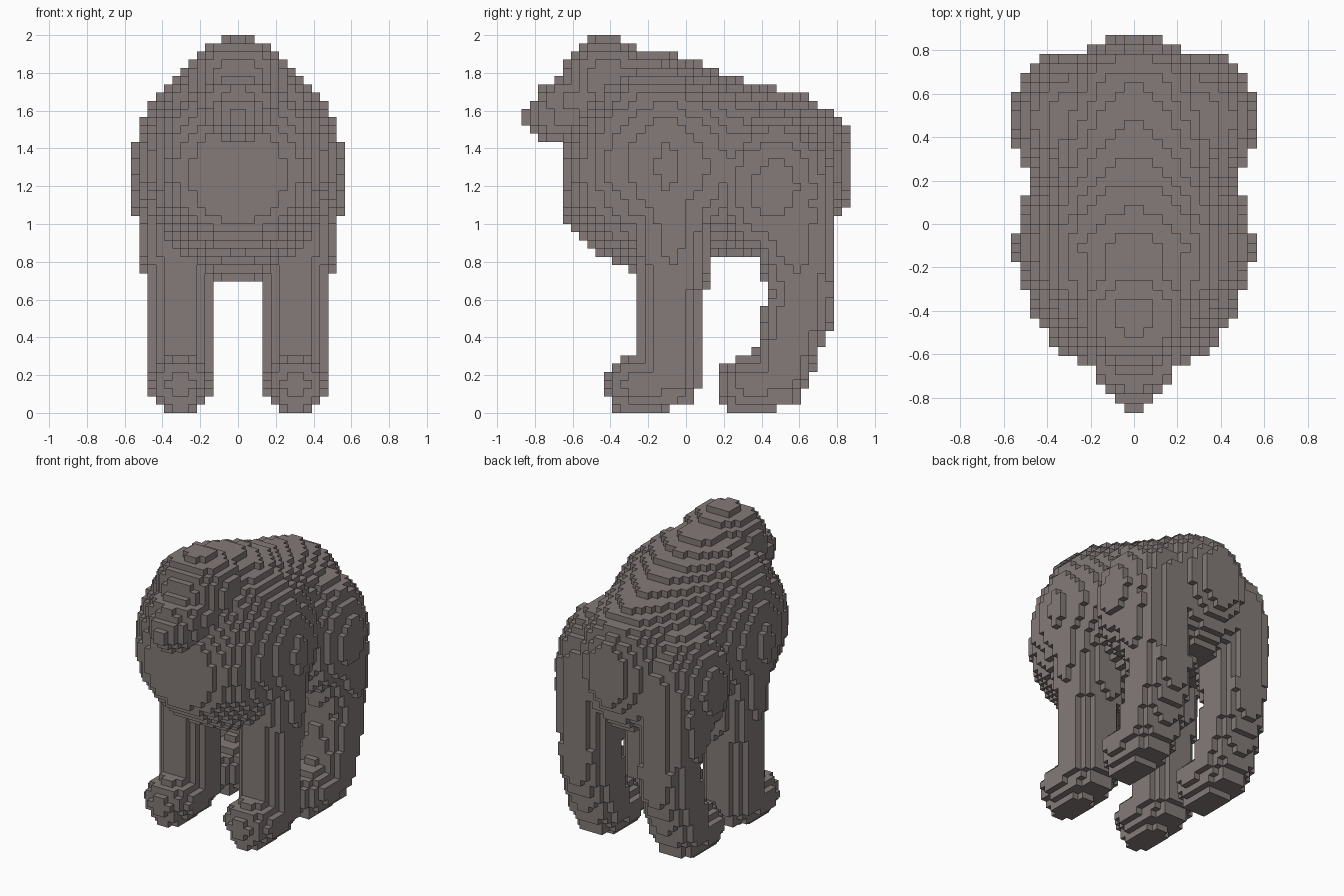
import bpy
import bmesh
from mathutils import Vector

cube = bpy.data.objects.get("Cube")
if cube:
    bpy.data.objects.remove(cube, do_unlink=True)

V = 2 / 46                      # size of one block
HALF_X, HALF_Y, HIGH = 13, 20, 46

fur = bpy.data.materials.new("grey brown fur")
fur.use_nodes = True
FUR = (0.228, 0.196, 0.188, 1)
fur.diffuse_color = FUR
bsdf = fur.node_tree.nodes["Principled BSDF"]
bsdf.inputs["Base Color"].default_value = FUR
bsdf.inputs["Roughness"].default_value = 0.9


def blob(center, radii, power=2):
    """Rounded solid; a higher power gives a boxier form."""
    def inside(p):
        return sum(abs((a - c) / r) ** power
                   for a, c, r in zip(p, center, radii)) <= 1
    return inside


def sample(rows, t):
    """Interpolate the rows at t (their first column), or None outside."""
    for a, b in zip(rows, rows[1:]):
        if a[0] <= t < b[0]:
            f = (t - a[0]) / (b[0] - a[0])
            return [m + f * (n - m) for m, n in zip(a[1:], b[1:])]
    return None


def limb(side, rows):
    """Upright oval column; rows are height, x, y, x radius, y radius."""
    def inside(p):
        row = sample(rows, p[2])
        if row is None:
            return False
        x, y, rx, ry = row
        return ((p[0] - side * x) / rx) ** 2 + ((p[1] - y) / ry) ** 2 <= 1
    return inside


def trunk(rows):
    """Oval body along y; rows are y, half width, bottom, top."""
    def inside(p):
        row = sample(rows, p[1])
        if row is None:
            return False
        half, low, high = row
        mid, rz = (low + high) / 2, (high - low) / 2
        return (p[0] / half) ** 2 + ((p[2] - mid) / rz) ** 2 <= 1
    return inside


def foot(x, y):
    """Rounded paw with a flat sole."""
    return [blob((x, y, 0.16), (0.178, 0.21, 0.15)),
            blob((x, y - 0.02, 0.09), (0.12, 0.17, 0.1), 2.4)]


# Head and trunk
parts = {
    "head": [blob((0, -0.42, 1.77), (0.27, 0.24, 0.222)),
             blob((0, -0.58, 1.65), (0.21, 0.21, 0.14))],
    "muzzle": [blob((0, -0.62, 1.575), (0.16, 0.24, 0.15))],
    "body": [trunk([
        (-0.655, 0.2, 1.04, 1.45), (-0.61, 0.31, 0.98, 1.55),
        (-0.52, 0.4, 0.89, 1.68), (-0.42, 0.46, 0.82, 1.82),
        (-0.27, 0.515, 0.74, 1.905), (-0.1, 0.558, 0.69, 1.908),
        (0, 0.535, 0.72, 1.875), (0.1, 0.505, 0.79, 1.835),
        (0.25, 0.44, 0.83, 1.785), (0.45, 0.425, 0.83, 1.72),
        (0.65, 0.37, 0.86, 1.67), (0.75, 0.3, 0.95, 1.61),
        (0.8, 0.21, 1.03, 1.56), (0.875, 0.12, 1.13, 1.48)])],
}

# Legs, one set per side
for side, s in (("left", 1), ("right", -1)):
    x = 0.305 * s
    parts[side + "_front_leg"] = [limb(s, [
        (0.04, 0.305, -0.09, 0.11, 0.13), (0.17, 0.305, -0.09, 0.18, 0.18),
        (0.62, 0.305, -0.09, 0.18, 0.18), (0.7, 0.3, -0.075, 0.185, 0.195),
        (0.8, 0.305, -0.07, 0.195, 0.2), (1.2, 0.33, -0.08, 0.2, 0.2)])]
    parts[side + "_front_foot"] = foot(x, -0.22)
    parts[side + "_thigh"] = [blob((0.3 * s, 0.47, 1.19), (0.263, 0.32, 0.39))]
    parts[side + "_hind_leg"] = [limb(s, [
        (0.04, 0.305, 0.48, 0.11, 0.12), (0.17, 0.305, 0.49, 0.18, 0.165),
        (0.3, 0.305, 0.53, 0.18, 0.175), (0.45, 0.305, 0.58, 0.18, 0.185),
        (0.64, 0.305, 0.614, 0.18, 0.192), (0.72, 0.305, 0.6, 0.185, 0.195),
        (0.82, 0.318, 0.58, 0.2, 0.205), (1.1, 0.32, 0.54, 0.22, 0.24)])]
    parts[side + "_hind_foot"] = foot(x, 0.37)

# Each block belongs to the first part that contains it
owner = {}
for i in range(-HALF_X, HALF_X):
    for j in range(-HALF_Y, HALF_Y):
        for k in range(HIGH):
            p = ((i + 0.5) * V, (j + 0.5) * V, (k + 0.5) * V)
            for name, solids in parts.items():
                if any(solid(p) for solid in solids):
                    owner[i, j, k] = name
                    break


def build_part(name):
    """Skin the part's blocks with only their exposed faces."""
    bm = bmesh.new()
    corners = {}

    def corner(c):
        if c not in corners:
            corners[c] = bm.verts.new(Vector(c) * V)
        return corners[c]

    for cell, part in owner.items():
        if part != name:
            continue
        for axis in range(3):
            u, w = (axis + 1) % 3, (axis + 2) % 3
            for step in (-1, 1):
                beside = list(cell)
                beside[axis] += step
                if tuple(beside) in owner:
                    continue
                quad = []
                for du, dw in ((0, 0), (1, 0), (1, 1), (0, 1)):
                    c = list(cell)
                    c[axis] += step > 0
                    c[u] += du
                    c[w] += dw
                    quad.append(corner(tuple(c)))
                bm.faces.new(quad if step > 0 else quad[::-1])
    mesh = bpy.data.meshes.new(name)
    bm.to_mesh(mesh)
    bm.free()
    mesh.materials.append(fur)
    bpy.context.collection.objects.link(bpy.data.objects.new(name, mesh))


for part_name in parts:
    build_part(part_name)
